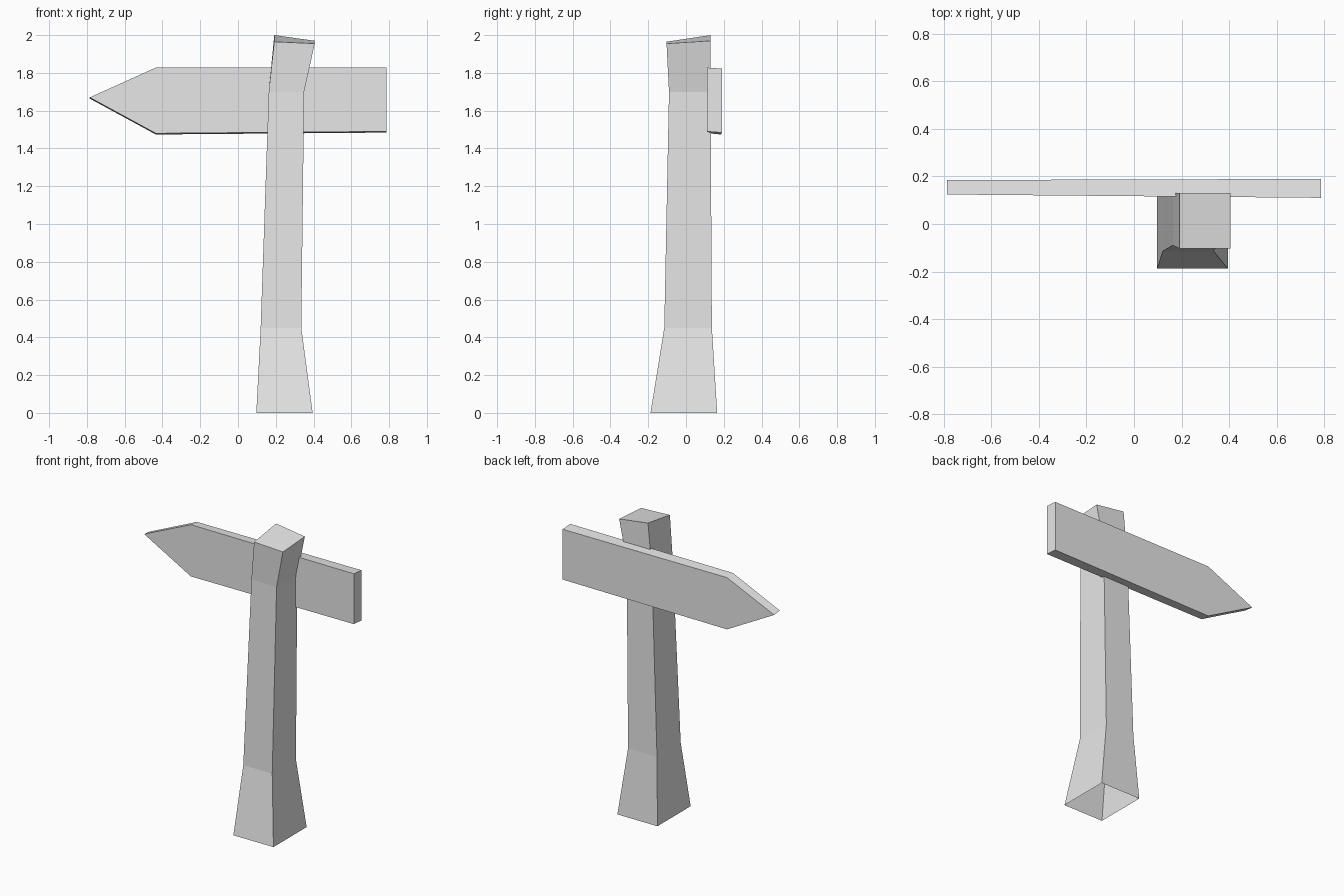
import bpy
import bmesh

cube = bpy.data.objects.get("Cube")
if cube:
    bpy.data.objects.remove(cube, do_unlink=True)

grey = bpy.data.materials.new("plain grey")
grey.use_nodes = True
colour = (0.8, 0.8, 0.8, 1)
grey.diffuse_color = colour
grey.node_tree.nodes["Principled BSDF"].inputs["Base Color"].default_value = colour


def loft(name, rings, cap_start=True, cap_end=True):
    """Join rings of points into a flat-shaded solid."""
    bm = bmesh.new()
    loops = [[bm.verts.new(p) for p in ring] for ring in rings]
    for a, b in zip(loops, loops[1:]):
        for i in range(len(a)):
            j = (i + 1) % len(a)
            bm.faces.new((a[i], a[j], b[j], b[i]))
    if cap_start:
        bm.faces.new(loops[0][::-1])
    if cap_end:
        bm.faces.new(loops[-1])
    mesh = bpy.data.meshes.new(name)
    bm.to_mesh(mesh)
    bm.free()
    mesh.materials.append(grey)
    obj = bpy.data.objects.new(name, mesh)
    bpy.context.collection.objects.link(obj)
    return obj


def square(left, right, front, back, heights):
    corners = ((left, front), (right, front), (right, back), (left, back))
    return [(x, y, z) for (x, y), z in zip(corners, heights)]


# Post: flared foot with an open underside, bent neck and slanted top
loft("post", [
    square(0.097, 0.395, -0.188, 0.165, [0] * 4),
    square(0.12, 0.335, -0.115, 0.137, [0.45] * 4),
    square(0.163, 0.35, -0.09, 0.13, [1.7] * 4),
    square(0.192, 0.406, -0.103, 0.13, [1.965, 1.955, 1.97, 2.0]),
], cap_start=False)

# Sign board: arrow outline, slightly thinner toward the tip
outline = [(-0.785, 1.67), (-0.435, 1.48), (0.785, 1.49),
           (0.785, 1.828), (-0.435, 1.828)]
front = [(x, 0.117 - 0.009 * x, z) for x, z in outline]
back = [(x, 0.187 + 0.003 * x, z - 0.006) for x, z in outline]
loft("sign_board", [front, back])
